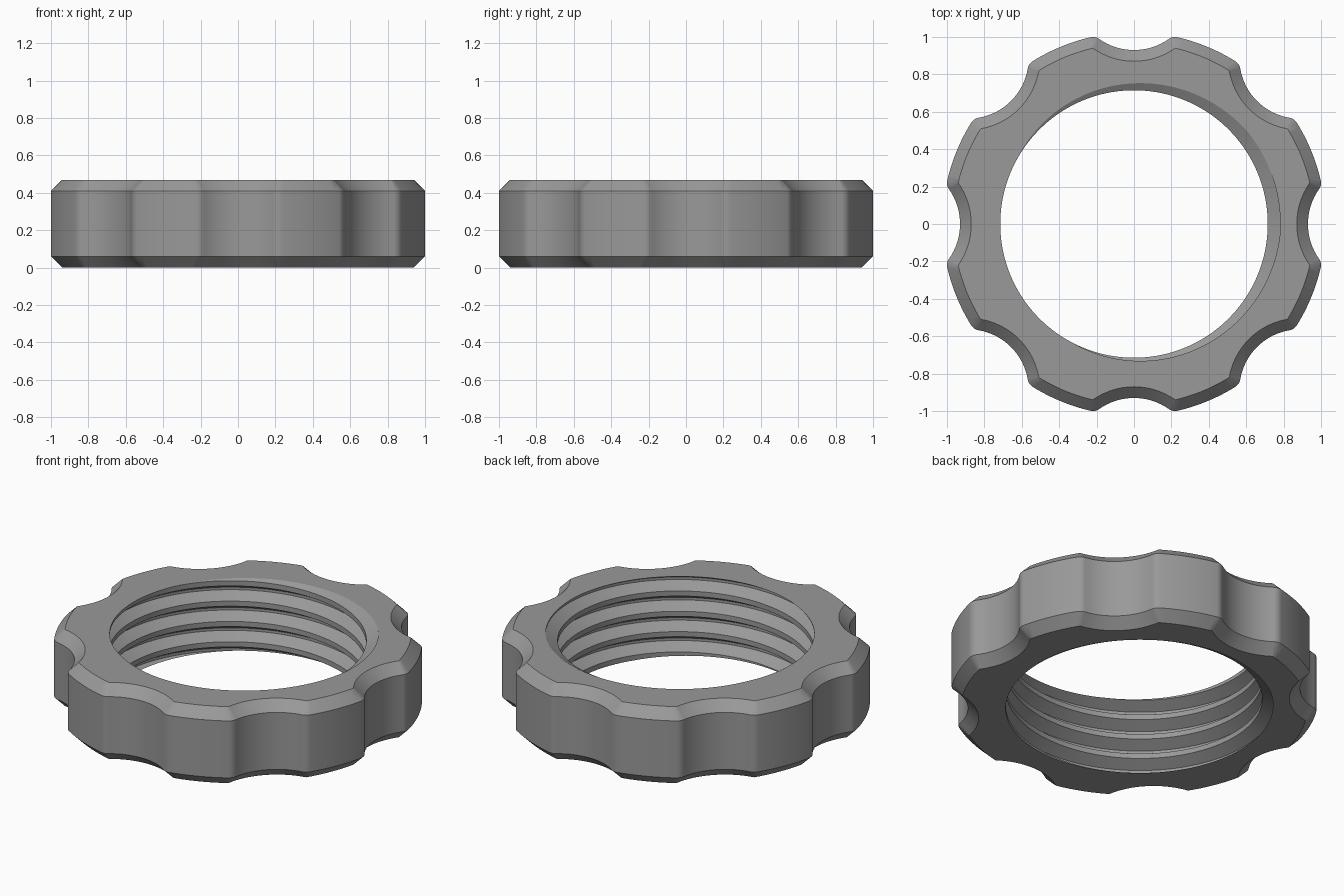
import bpy, bmesh, math
from mathutils import Vector

if "Cube" in bpy.data.objects:
    bpy.data.objects.remove(bpy.data.objects["Cube"])

H = 0.47            # ring height
C = 0.06            # chamfer size and lobe corner radius
LOBES = 8
R_IN, R_OUT, PITCH = 0.715, 0.782, 0.125


def outline():
    """Sharp-cornered plan points with outward normals (offset gives rounded lobes)."""
    pts = []
    scoop_c, scoop_r = Vector((1.251, 0)), 0.381
    half = math.atan2(0.22, 0.311)
    corner = Vector((0.94, 0.22))
    lobe_r = corner.length
    a0 = math.atan2(corner.y, corner.x)
    one = []
    for i in range(17):                                   # concave scoop
        a = half * (2 * i / 16 - 1)
        d = Vector((math.cos(a), -math.sin(a)))
        one.append((scoop_c - scoop_r * d, d))
    for i in range(1, 8):                                 # rounded corner
        a = -half + (a0 + half) * i / 8
        one.append((corner, Vector((math.cos(a), math.sin(a)))))
    a1 = 2 * math.pi / LOBES - a0
    for i in range(13):                                   # lobe arc
        a = a0 + (a1 - a0) * i / 12
        d = Vector((math.cos(a), math.sin(a)))
        one.append((lobe_r * d, d))
    end = Vector((math.cos(a1), math.sin(a1))) * lobe_r
    stop = 2 * math.pi / LOBES + half
    for i in range(1, 8):                                 # rounded corner
        a = a1 + (stop - a1) * i / 8
        one.append((end, Vector((math.cos(a), math.sin(a)))))
    for k in range(LOBES):
        t = 2 * math.pi * k / LOBES
        c, s = math.cos(t), math.sin(t)
        for p, n in one:
            pts.append((Vector((c * p.x - s * p.y, s * p.x + c * p.y)),
                        Vector((c * n.x - s * n.y, s * n.x + c * n.y))))
    return pts


def grid(bm, rows, closed):
    """Skin a list of vertex rows with quads."""
    for a, b in zip(rows, rows[1:]):
        n = len(a)
        for i in range(n if closed else n - 1):
            j = (i + 1) % n
            bm.faces.new((a[i], a[j], b[j], b[i]))


bm = bmesh.new()

# Internal screw thread: one pitch of trapezoid profile swept along a helix
STEPS = 144
profile = [(0, R_OUT), (0.125, R_OUT), (0.4375, R_IN), (0.6875, R_IN), (1, R_OUT)]
rows = []
for i in range(-6 * STEPS, 3 * STEPS + 1):
    t = 2 * math.pi * i / STEPS
    turn = i / STEPS + 5 / 360 - 0.125
    rows.append([bm.verts.new((r * math.cos(t), r * math.sin(t), H + PITCH * (turn + o)))
                 for o, r in profile])
grid(bm, rows, False)
bmesh.ops.remove_doubles(bm, verts=bm.verts, dist=1e-5)
for z, n in ((0, -1), (H, 1)):
    bmesh.ops.bisect_plane(bm, geom=bm.verts[:] + bm.edges[:] + bm.faces[:], dist=1e-6,
                           plane_co=(0, 0, z), plane_no=(0, 0, n), clear_outer=True)

# Scalloped outer wall with chamfers top and bottom
plan = outline()
levels = [(0, 0), (C, C), (H - C, C), (H, 0)]
rows = [[bm.verts.new((*(p + n * off), z)) for p, n in plan] for z, off in levels]
grid(bm, rows, True)
bmesh.ops.remove_doubles(bm, verts=bm.verts, dist=1e-5)

# Flat end faces between the wall and the thread
for z in (0, H):
    rim = [e for e in bm.edges if e.is_boundary
           and all(abs(v.co.z - z) < 1e-4 for v in e.verts)]
    bmesh.ops.triangle_fill(bm, edges=rim, use_beauty=True, normal=(0, 0, 1))
bmesh.ops.recalc_face_normals(bm, faces=bm.faces)

mesh = bpy.data.meshes.new("threaded_ring_nut")
bm.to_mesh(mesh)
bm.free()
ring = bpy.data.objects.new("threaded_ring_nut", mesh)
bpy.context.collection.objects.link(ring)

grey = bpy.data.materials.new("mid_grey")
grey.diffuse_color = (0.32, 0.32, 0.32, 1)
grey.use_nodes = True
grey.node_tree.nodes["Principled BSDF"].inputs["Base Color"].default_value = grey.diffuse_color
mesh.materials.append(grey)

bpy.context.view_layer.objects.active = ring
ring.select_set(True)
bpy.ops.object.shade_smooth_by_angle(angle=math.radians(25))
